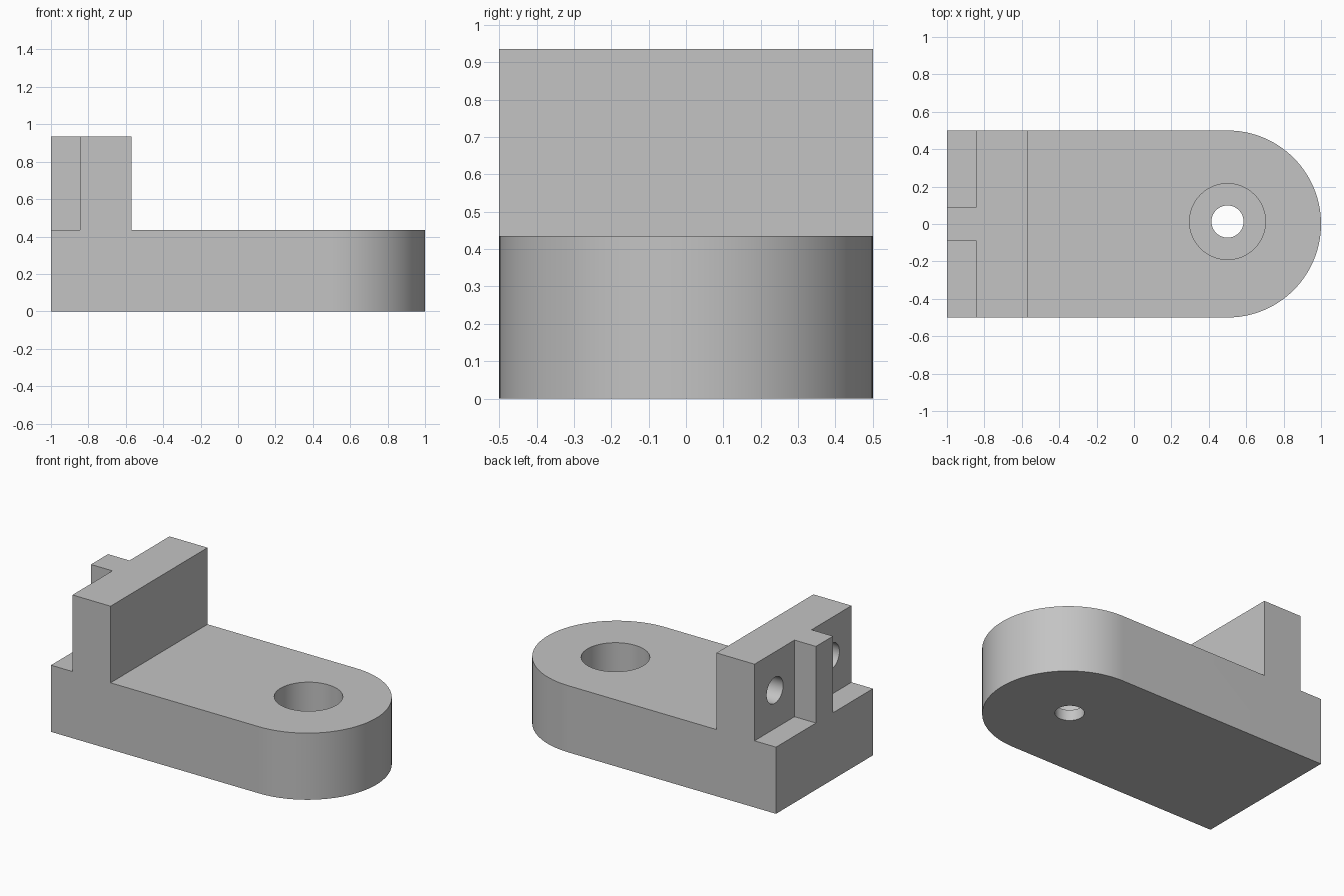
import bpy, bmesh, math
from mathutils import Matrix

cube = bpy.data.objects.get("Cube")
if cube:
    bpy.data.objects.remove(cube, do_unlink=True)

grey = bpy.data.materials.new("plain_grey")
grey.use_nodes = True
colour = (0.55, 0.55, 0.55, 1)
grey.diffuse_color = colour
grey.node_tree.nodes["Principled BSDF"].inputs["Base Color"].default_value = colour

BASE_H, TOP = 0.435, 0.935
HOLE_X, HOLE_Y = 0.5, 0.013
STEP_X, WALL_X, RIB = -0.845, -0.57, 0.088


def make_object(name, bm):
    bmesh.ops.recalc_face_normals(bm, faces=bm.faces)
    mesh = bpy.data.meshes.new(name)
    bm.to_mesh(mesh)
    bm.free()
    obj = bpy.data.objects.new(name, mesh)
    bpy.context.collection.objects.link(obj)
    mesh.materials.append(grey)
    return obj


def extrude_plan(name, points, z0, z1):
    bm = bmesh.new()
    face = bm.faces.new([bm.verts.new((x, y, z0)) for x, y in points])
    grown = bmesh.ops.extrude_face_region(bm, geom=[face])["geom"]
    for v in grown:
        if isinstance(v, bmesh.types.BMVert):
            v.co.z = z1
    return make_object(name, bm)


def cylinder(name, centre, radius, depth, turn=Matrix()):
    bm = bmesh.new()
    bmesh.ops.create_cone(bm, cap_ends=True, segments=64, radius1=radius,
                          radius2=radius, depth=depth,
                          matrix=Matrix.Translation(centre) @ turn)
    obj = make_object(name, bm)
    obj.hide_render = True
    return obj


def combine(body, other, operation):
    mod = body.modifiers.new(other.name, 'BOOLEAN')
    mod.operation = operation
    mod.solver = 'EXACT'
    mod.object = other
    bpy.context.view_layer.objects.active = body
    bpy.ops.object.modifier_apply(modifier=mod.name)
    bpy.data.objects.remove(other, do_unlink=True)


# Base slab with one rounded end
arc = [(0.5 + 0.5 * math.cos(a), 0.5 * math.sin(a))
       for a in (math.pi * (i / 64 - 0.5) for i in range(65))]
bracket = extrude_plan("bracket", [(-1, 0.5), (-1, -0.5)] + arc, 0, BASE_H)

# Upright wall with a central rear rib
half = [(WALL_X, 0.5), (STEP_X, 0.5), (STEP_X, RIB), (-1, RIB)]
plan = half + [(x, -y) for x, y in reversed(half)]
combine(bracket, extrude_plan("upright", plan, BASE_H - 0.1, TOP), 'UNION')

# Counterbored hole through the rounded end
floor = 0.07
combine(bracket, cylinder("counterbore", (HOLE_X, HOLE_Y, floor + 0.25), 0.203, 0.5), 'DIFFERENCE')
combine(bracket, cylinder("through_hole", (HOLE_X, HOLE_Y, 0.1), 0.086, 0.6), 'DIFFERENCE')

# Blind holes in the rear of the wall, either side of the rib
sideways = Matrix.Rotation(math.pi / 2, 4, 'Y')
for side in (-1, 1):
    hole = cylinder("wall_hole", (STEP_X, side * 0.29, 0.685), 0.085, 0.4, sideways)
    combine(bracket, hole, 'DIFFERENCE')

# Smooth curved walls, crisp edges
bpy.ops.object.select_all(action='DESELECT')
bracket.select_set(True)
bpy.context.view_layer.objects.active = bracket
bpy.ops.object.shade_smooth_by_angle(angle=math.radians(30))
